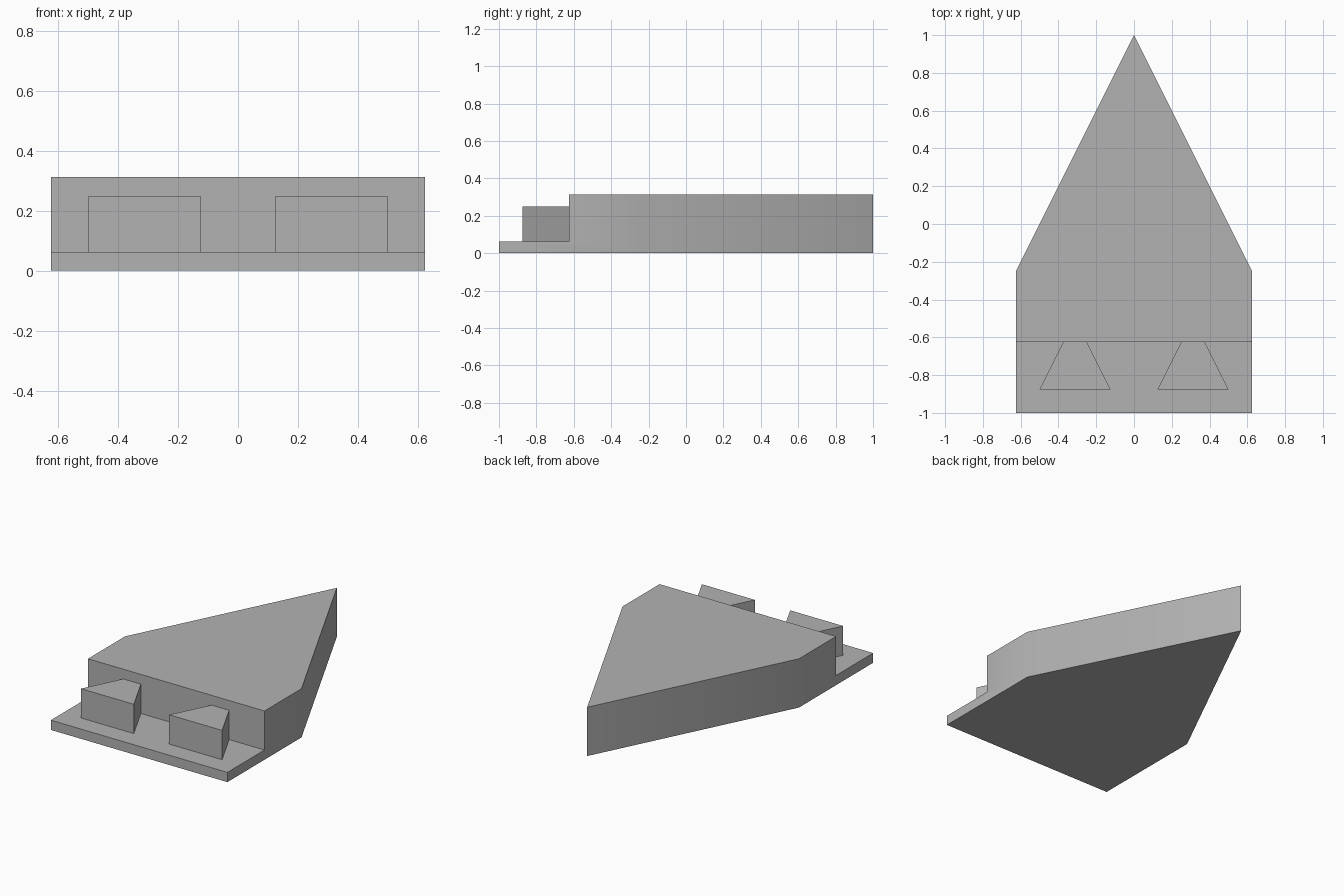
import bpy, bmesh, math

if "Cube" in bpy.data.objects:
    bpy.data.objects.remove(bpy.data.objects["Cube"], do_unlink=True)

GREY = (0.45, 0.45, 0.45, 1)
material = bpy.data.materials.new("plain grey")
material.use_nodes = True
material.diffuse_color = GREY
material.node_tree.nodes["Principled BSDF"].inputs["Base Color"].default_value = GREY

HALF_WIDTH, STEP_Y, SHOULDER_Y = 0.625, -0.625, -0.25
PLATE_TOP, HULL_TOP, BLOCK_TOP = 0.0625, 0.3125, 0.25


def raise_faces(bm, faces, height):
    """Extrude faces straight up and return the new top faces."""
    geom = bmesh.ops.extrude_face_region(bm, geom=faces)["geom"]
    verts = [g for g in geom if isinstance(g, bmesh.types.BMVert)]
    bmesh.ops.translate(bm, verts=verts, vec=(0, 0, height))
    return [g for g in geom if isinstance(g, bmesh.types.BMFace)]


def finish(bm, name):
    """Merge coplanar faces, then turn the mesh into a shaded object."""
    bmesh.ops.dissolve_limit(bm, angle_limit=0.01, verts=bm.verts[:], edges=bm.edges[:])
    bmesh.ops.recalc_face_normals(bm, faces=bm.faces[:])
    mesh = bpy.data.meshes.new(name)
    bm.to_mesh(mesh)
    bm.free()
    mesh.materials.append(material)
    obj = bpy.data.objects.new(name, mesh)
    bpy.context.collection.objects.link(obj)
    bpy.ops.object.select_all(action="DESELECT")
    obj.select_set(True)
    bpy.context.view_layer.objects.active = obj
    bpy.ops.object.shade_smooth_by_angle(angle=math.radians(30))


# Body: pointed hull with a low step at the front
bm = bmesh.new()
w = HALF_WIDTH
outline = [(-w, -1), (w, -1), (w, STEP_Y), (w, SHOULDER_Y),
           (0, 1), (-w, SHOULDER_Y), (-w, STEP_Y)]
v = [bm.verts.new((x, y, 0)) for x, y in outline]
step = bm.faces.new([v[0], v[1], v[2], v[6]])
hull = bm.faces.new(v[2:])
tops = raise_faces(bm, [step, hull], PLATE_TOP)
hull_top = max(tops, key=lambda f: f.calc_center_median().y)
raise_faces(bm, [hull_top], HULL_TOP - PLATE_TOP)
finish(bm, "body")

# Tapered blocks standing on the step, against the hull
for side, name in ((1, "left_block"), (-1, "right_block")):
    bm = bmesh.new()
    plan = [(0.125, -0.875), (0.5, -0.875), (0.375, STEP_Y), (0.25, STEP_Y)]
    base = bm.faces.new([bm.verts.new((side * x, y, PLATE_TOP)) for x, y in plan])
    raise_faces(bm, [base], BLOCK_TOP - PLATE_TOP)
    finish(bm, name)
